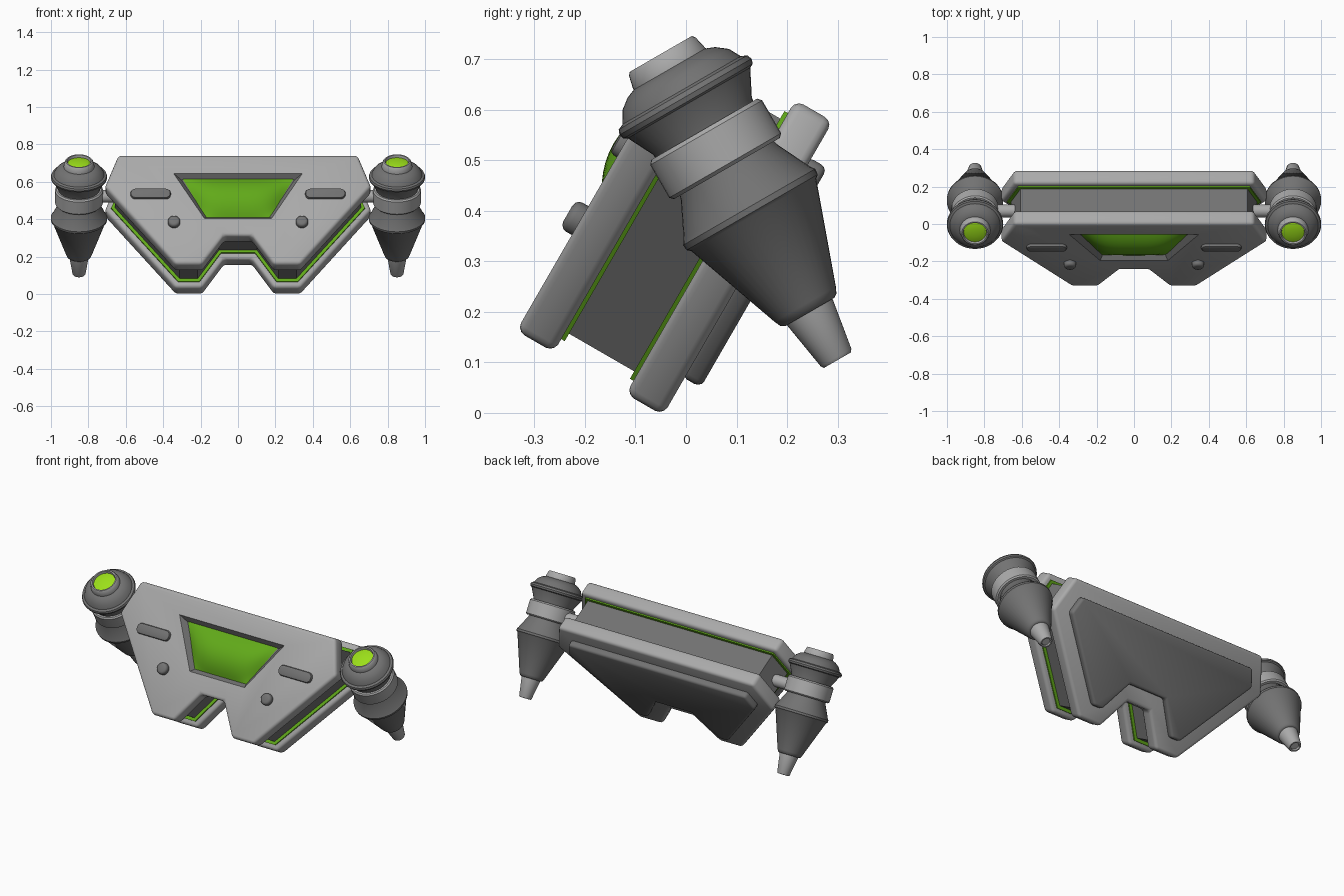
import bpy, bmesh, math
from mathutils import Matrix

cube = bpy.data.objects.get("Cube")
if cube:
    bpy.data.objects.remove(cube)

TILT = math.radians(30)


def material(name, color):
    m = bpy.data.materials.new(name)
    m.use_nodes = True
    m.diffuse_color = (*color, 1)
    bsdf = next(n for n in m.node_tree.nodes if n.type == 'BSDF_PRINCIPLED')
    bsdf.inputs["Base Color"].default_value = (*color, 1)
    bsdf.inputs["Roughness"].default_value = 0.6
    return m


LIGHT = material("light grey", (0.40, 0.40, 0.40))
DARK = material("dark grey", (0.17, 0.17, 0.17))
GREEN = material("window green", (0.12, 0.40, 0.01))
BRIGHT = material("bright green", (0.33, 0.74, 0.01))


def finish(bm, name, mats, tilt, loc=(0, 0, 0)):
    bmesh.ops.recalc_face_normals(bm, faces=bm.faces)
    mesh = bpy.data.meshes.new(name)
    bm.to_mesh(mesh)
    bm.free()
    ob = bpy.data.objects.new(name, mesh)
    bpy.context.scene.collection.objects.link(ob)
    for m in mats:
        mesh.materials.append(m)
    ob.rotation_euler.x = tilt
    ob.location = loc
    return ob


def round_edges(bm, width, segments=3):
    bmesh.ops.recalc_face_normals(bm, faces=bm.faces)
    edges = [e for e in bm.edges if e.calc_face_angle(0) > 0.4]
    bmesh.ops.bevel(bm, geom=edges, offset=width, segments=segments, profile=0.5,
                    affect='EDGES', clamp_overlap=True)


def mirrored(half):
    """Right half of an (x, z) outline, completed with its mirror image."""
    return half + [(-x, z) for x, z in reversed(half)]


def inset(poly, d):
    """Move every side of a clockwise outline inward by d."""
    out = []
    for i, (x, z) in enumerate(poly):
        (px, pz), (nx, nz) = poly[i - 1], poly[(i + 1) % len(poly)]
        a, b = math.atan2(z - pz, x - px), math.atan2(nz - z, nx - x)
        n1, n2 = (math.sin(a), -math.cos(a)), (math.sin(b), -math.cos(b))
        k = d / (1 + n1[0] * n2[0] + n1[1] * n2[1])
        out.append((x + (n1[0] + n2[0]) * k, z + (n1[1] + n2[1]) * k))
    return out


def prism(name, poly, y0, y1, mats, bevel=0, back=None):
    """Outline extruded along the hull's depth, optionally tapering to another."""
    bm = bmesh.new()
    front = [bm.verts.new((x, y0, z)) for x, z in poly]
    rear = [bm.verts.new((x, y1, z)) for x, z in (back or poly)]
    bm.faces.new(front)
    bm.faces.new(rear[::-1])
    for i in range(len(front)):
        bm.faces.new((front[i - 1], front[i], rear[i], rear[i - 1]))
    if bevel:
        round_edges(bm, bevel)
    return finish(bm, name, mats, -TILT)


def lathe(name, profile, mat, loc):
    """(radius, height) profile spun into an engine part."""
    bm = bmesh.new()
    vs = [bm.verts.new((r, 0, s)) for r, s in profile]
    es = [bm.edges.new(p) for p in zip(vs, vs[1:])]
    bmesh.ops.spin(bm, geom=vs + es, cent=(0, 0, 0), axis=(0, 0, 1),
                   angle=math.tau, steps=40, use_merge=True)
    bmesh.ops.remove_doubles(bm, verts=bm.verts, dist=0.0002)
    return finish(bm, name, [mat], TILT, loc)


# Hull: two notched plates around a recessed core
outline = mirrored([(0.64, 0.645), (0.712, 0.45), (0.335, -0.027),
                    (0.19, -0.027), (0.075, 0.15)])
front_plate = prism("front_plate", outline, -0.372, -0.287, [LIGHT, DARK], 0.018)
prism("back_plate", outline, -0.122, -0.037, [LIGHT], 0.018)
prism("core", inset(outline, 0.047), -0.3, -0.11, [DARK])
prism("front_glow_strip", inset(outline, 0.03), -0.29, -0.279, [GREEN])
prism("back_glow_strip", inset(outline, 0.03), -0.13, -0.119, [GREEN])
prism("back_panel", inset(outline, 0.085), -0.045, 0.0, [DARK], 0.014)

# Sloped window recess cut into the front plate
frame = mirrored([(0.345, 0.53), (0.18, 0.252)])
cutter = prism("recess_cutter", inset(frame, -0.015), -0.39, -0.342,
               [LIGHT, DARK], back=inset(frame, 0.025))
cutter.hide_render = True
for p in cutter.data.polygons:
    p.material_index = 1
cut = front_plate.modifiers.new("recess", 'BOOLEAN')
cut.operation = 'DIFFERENCE'
cut.solver = 'EXACT'
cut.object = cutter
bpy.context.view_layer.objects.active = front_plate
bpy.ops.object.modifier_apply(modifier=cut.name)
bpy.data.objects.remove(cutter)

# Bulging window
bm = bmesh.new()
bmesh.ops.create_grid(bm, x_segments=20, y_segments=12, size=1)
for v in bm.verts:
    u, w = v.co.x, v.co.y
    bulge = (1 - u ** 4) * (1 - w * w)
    v.co = (u * (0.233 + 0.062 * w), -0.347 - 0.044 * bulge, 0.389 + 0.119 * w)
window = finish(bm, "window", [GREEN], -TILT)
if window.data.polygons[0].normal.y > 0:
    window.data.flip_normals()

for side, tag in ((1, "left"), (-1, "right")):
    # Raised slots and round buttons on the front plate
    bm = bmesh.new()
    bmesh.ops.create_cube(bm, size=1, matrix=Matrix.Translation((side * 0.467, -0.371, 0.4))
                          @ Matrix.Diagonal((0.215, 0.036, 0.06, 1)))
    long_edges = [e for e in bm.edges
                  if abs(e.verts[0].co.y - e.verts[1].co.y) > 0.01]
    bmesh.ops.bevel(bm, geom=long_edges, offset=0.027, segments=5, profile=0.5,
                    affect='EDGES')
    rim = [e for e in bm.edges if all(v.co.y < -0.38 for v in e.verts)]
    bmesh.ops.bevel(bm, geom=rim, offset=0.01, segments=2, profile=0.5, affect='EDGES')
    finish(bm, tag + "_slot", [DARK], -TILT)

    bm = bmesh.new()
    bmesh.ops.create_cone(bm, cap_ends=True, segments=24, radius1=0.033, radius2=0.033,
                          depth=0.05, matrix=Matrix.Translation((side * 0.342, -0.375, 0.225))
                          @ Matrix.Rotation(math.pi / 2, 4, 'X'))
    round_edges(bm, 0.015)
    finish(bm, tag + "_button", [DARK], -TILT)

    # Strut joining hull and engine
    bm = bmesh.new()
    bmesh.ops.create_cone(bm, cap_ends=True, segments=24, radius1=0.034, radius2=0.034,
                          depth=0.22, matrix=Matrix.Rotation(math.pi / 2, 4, 'Y'))
    finish(bm, tag + "_strut", [LIGHT], 0, (side * 0.74, 0.07, 0.522))

    # Engine, stacked from nozzle tip to lens
    base = (side * 0.85, 0.3, 0.1045)
    lathe(tag + "_engine_tip", [(0, 0.01), (0.022, 0.01), (0.024, 0), (0.031, 0),
                                (0.035, 0.006), (0.053, 0.115), (0, 0.115)], LIGHT, base)
    lathe(tag + "_engine_cone", [(0, 0.11), (0.056, 0.11), (0.064, 0.115), (0.07, 0.128),
                                 (0.143, 0.332), (0.15, 0.338), (0.151, 0.35),
                                 (0.144, 0.36), (0.11, 0.43), (0.105, 0.45),
                                 (0, 0.45)], DARK, base)
    lathe(tag + "_engine_band", [(0.1, 0.438), (0.121, 0.438), (0.128, 0.445),
                                 (0.128, 0.52), (0.121, 0.528), (0.1, 0.528)], LIGHT, base)
    lathe(tag + "_engine_head", [(0, 0.51), (0.11, 0.51), (0.113, 0.535), (0.14, 0.588),
                                 (0.148, 0.592), (0.151, 0.602), (0.147, 0.612),
                                 (0.135, 0.617), (0.122, 0.641), (0.1, 0.658),
                                 (0.08, 0.666), (0, 0.666)], DARK, base)
    lathe(tag + "_lens_cap", [(0.082, 0.655), (0.082, 0.668), (0.076, 0.694), (0.071, 0.7),
                              (0.064, 0.7), (0.06, 0.684), (0, 0.684)], LIGHT, base)
    lathe(tag + "_lens", [(0.0605, 0.686), (0.045, 0.69), (0.025, 0.693),
                          (0, 0.694)], BRIGHT, base)

# Smooth shading with sharp edges kept
bpy.ops.object.select_all(action='DESELECT')
for ob in bpy.context.scene.objects:
    if ob.type == 'MESH':
        ob.select_set(True)
        bpy.context.view_layer.objects.active = ob
bpy.ops.object.shade_smooth_by_angle(angle=math.radians(35))
